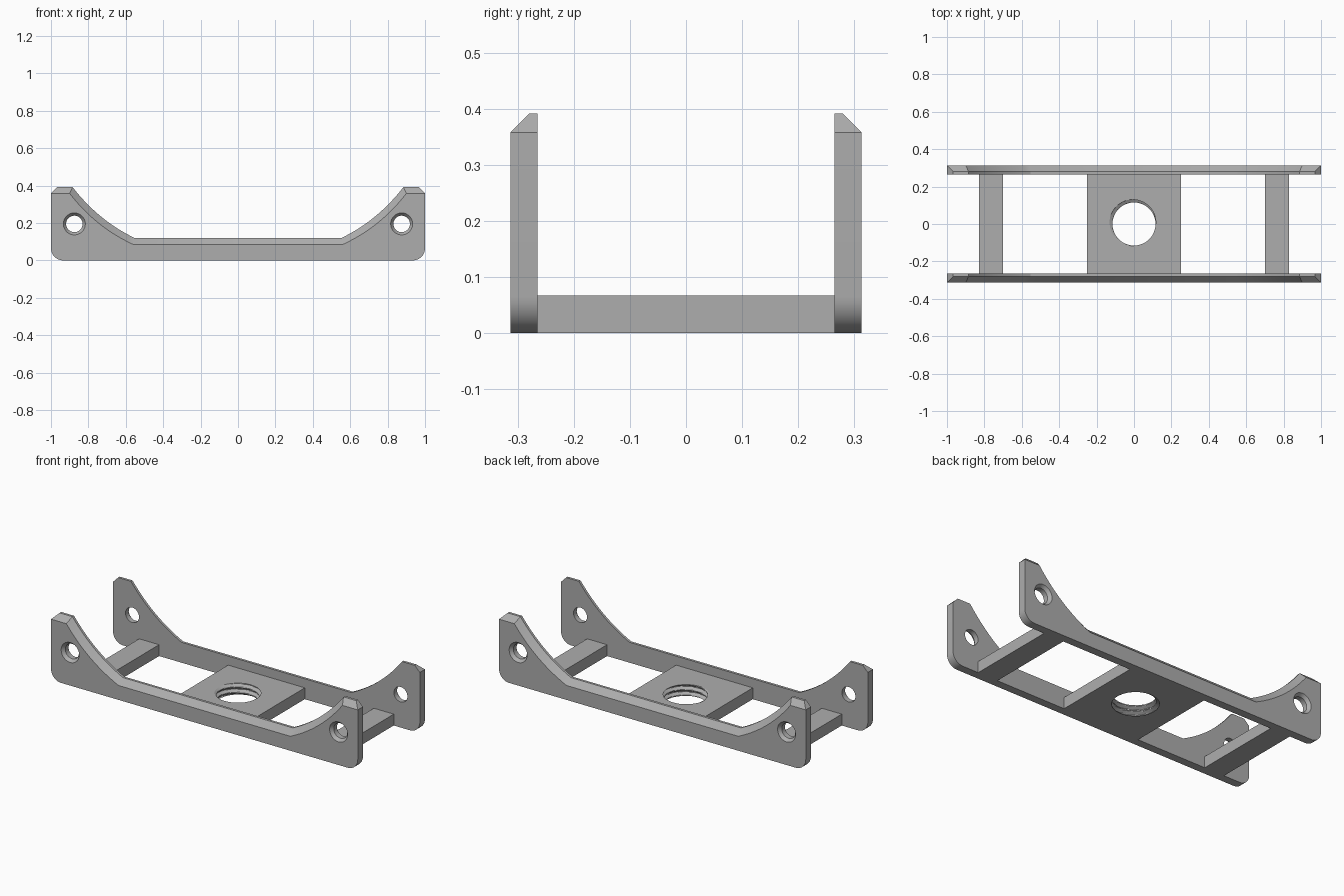
import bpy, bmesh, math

if "Cube" in bpy.data.objects:
    bpy.data.objects.remove(bpy.data.objects["Cube"])

grey = bpy.data.materials.new("plain grey")
grey.diffuse_color = (0.42, 0.42, 0.42, 1)
grey.use_nodes = True
grey.node_tree.nodes["Principled BSDF"].inputs["Base Color"].default_value = grey.diffuse_color

Y_IN, Y_OUT = 0.265, 0.313      # side plate inner and outer faces
H = 0.067                       # height of cross members


def add(name, bm):
    bmesh.ops.remove_doubles(bm, verts=bm.verts, dist=1e-5)
    bmesh.ops.recalc_face_normals(bm, faces=bm.faces)
    me = bpy.data.meshes.new(name)
    bm.to_mesh(me)
    bm.free()
    me.materials.append(grey)
    ob = bpy.data.objects.new(name, me)
    bpy.context.collection.objects.link(ob)
    return ob


def loft(bm, loops, closed=False):
    """Skin a list of equal-length vertex loops, capped at both ends or closed round."""
    rings = [[bm.verts.new(p) for p in lp] for lp in loops]
    n = len(rings[0])
    pairs = list(zip(rings, rings[1:] + rings[:1])) if closed else list(zip(rings, rings[1:]))
    for a, b in pairs:
        for i in range(n):
            j = (i + 1) % n
            bm.faces.new((a[i], a[j], b[j], b[i]))
    if not closed:
        bm.faces.new(rings[0])
        bm.faces.new(rings[-1])


def select_only(ob):
    bpy.ops.object.select_all(action='DESELECT')
    ob.select_set(True)
    bpy.context.view_layer.objects.active = ob


def smooth(ob):
    select_only(ob)
    bpy.ops.object.shade_smooth_by_angle(angle=math.radians(20))


def bezier(p0, p1, p2, n=14):
    return [tuple((1 - t) ** 2 * a + 2 * t * (1 - t) * b + t * t * c
                  for a, b, c in zip(p0, p1, p2)) for t in (i / n for i in range(n + 1))]


def outline(shoulder, curve):
    """Full side-plate outline from its left half: rounded foot, shoulder, swept top."""
    r = 0.065
    half = [(-1 + r - r * math.sin(a), r - r * math.cos(a))
            for a in (math.pi / 2 * i / 10 for i in range(11))]
    half += [(-1, 0.358), shoulder] + bezier(*curve)
    return half + [(-x, z) for x, z in reversed(half)]


# Side plates with bevelled outer top edge and countersunk end holes
outer = outline((-0.9999, 0.3581), ((-0.9, 0.3581), (-0.762, 0.178), (-0.56, 0.085)))
inner = outline((-0.967, 0.391), ((-0.884, 0.391), (-0.745, 0.212), (-0.553, 0.12)))

for side, name in ((-1, "front_side_plate"), (1, "back_side_plate")):
    bm = bmesh.new()
    loft(bm, [[(x, side * y, z) for x, z in prof]
              for prof, y in ((outer, Y_OUT), (inner, 0.28), (inner, Y_IN))])
    plate = add(name, bm)

    bm = bmesh.new()
    for cx in (-0.875, 0.875):
        loft(bm, [[(cx + r * math.cos(a), side * y, 0.195 + r * math.sin(a))
                   for a in (math.tau * i / 48 for i in range(48))]
                  for y, r in ((0.321, 0.0653), (0.295, 0.044), (0.25, 0.044))])
    cutter = add("hole_cutter", bm)
    cutter.hide_render = True
    mod = plate.modifiers.new("holes", 'BOOLEAN')
    mod.operation, mod.solver, mod.object = 'DIFFERENCE', 'EXACT', cutter
    select_only(plate)
    bpy.ops.object.modifier_apply(modifier=mod.name)
    bpy.data.objects.remove(cutter)
    smooth(plate)

# End cross bars
for side, name in ((-1, "left_cross_bar"), (1, "right_cross_bar")):
    bm = bmesh.new()
    loft(bm, [[(side * 0.70, y, 0), (side * 0.83, y, 0), (side * 0.83, y, H), (side * 0.70, y, H)]
              for y in (-Y_IN, Y_IN)])
    add(name, bm)

# Centre plate with a threaded hole, made of radial slices
W, PITCH, STEPS = 0.25, 0.032, 28


def thread_radius(a, z):
    phase = ((z - H) / PITCH - (a - math.radians(135)) / math.tau) % 1
    groove = 1 - 2 * min(phase, 1 - phase)      # 1 at groove centre, 0 at crest
    return 0.115 + 0.018 * max(0, min(1, (groove - 0.2) / 0.65))


corner = math.atan2(Y_IN, W)
angles = sorted([math.tau * (i + 0.5) / 96 for i in range(96)]
                + [corner, math.pi - corner, math.pi + corner, math.tau - corner])
slices = []
for a in angles:
    c, s = math.cos(a), math.sin(a)
    d = min(W / max(abs(c), 1e-9), Y_IN / max(abs(s), 1e-9))
    rz = [(d, H), (d, 0)]
    rz += [(thread_radius(a, H * k / STEPS), H * k / STEPS) for k in range(STEPS + 1)]
    slices.append([(r * c, r * s, z) for r, z in rz])
bm = bmesh.new()
loft(bm, slices, closed=True)
smooth(add("threaded_centre_plate", bm))
